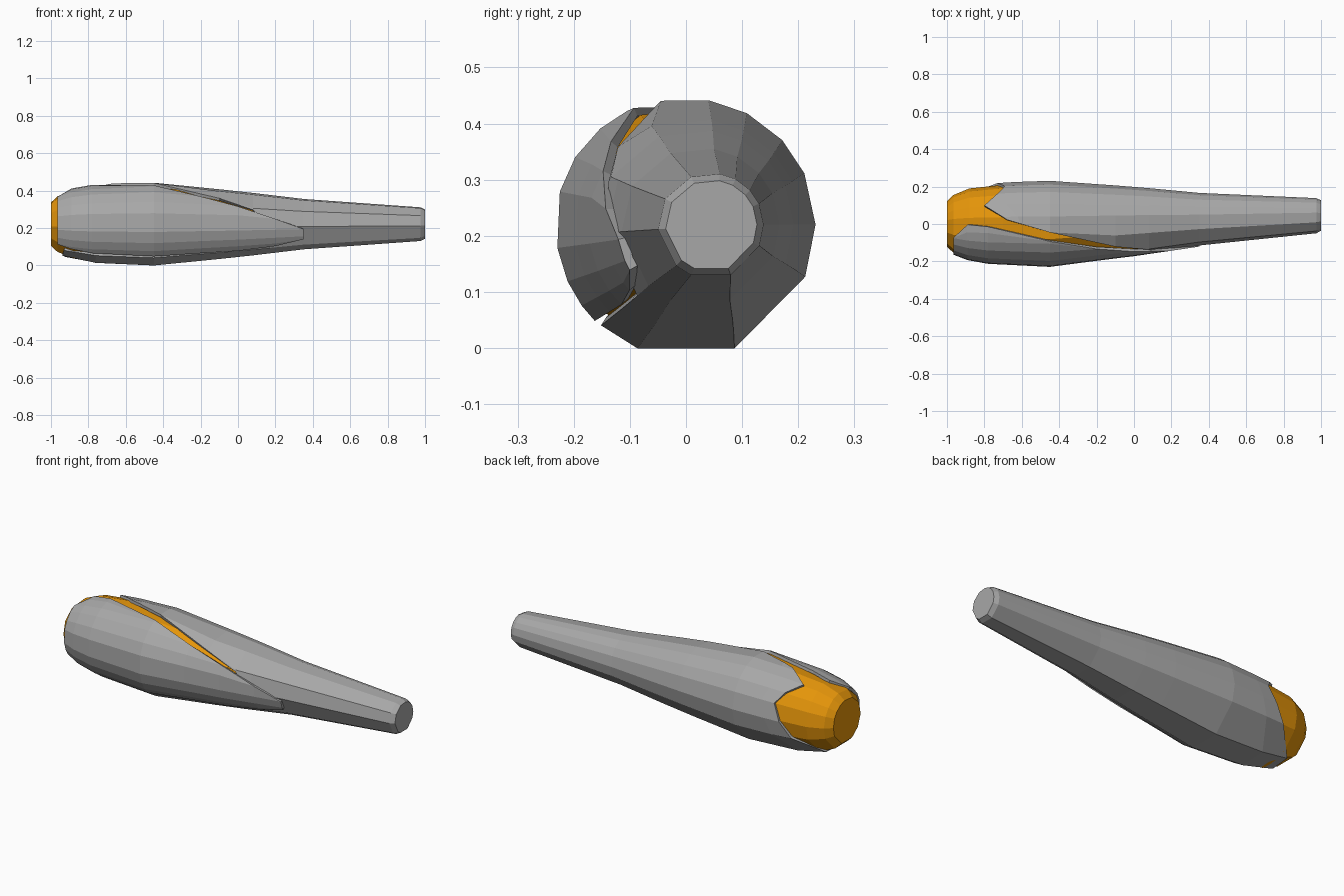
import bpy, bmesh, math

if "Cube" in bpy.data.objects:
    bpy.data.objects.remove(bpy.data.objects["Cube"])


def material(name, rgb):
    m = bpy.data.materials.new(name)
    m.diffuse_color = (*rgb, 1)
    m.use_nodes = True
    m.node_tree.nodes["Principled BSDF"].inputs["Base Color"].default_value = m.diffuse_color
    return m


GRAY = material("wrapper gray", (0.39, 0.39, 0.39))
ORANGE = material("core orange", (0.78, 0.30, 0.003))


def lerp(table, x):
    """Piecewise linear lookup in a sorted list of (x, value)."""
    if x <= table[0][0]:
        return table[0][1]
    for (x0, v0), (x1, v1) in zip(table, table[1:]):
        if x <= x1:
            return v0 + (v1 - v0) * (x - x0) / (x1 - x0)
    return table[-1][1]


# outer radius of the tapered roll, and sideways drift of its axis
RADIUS = [(-1, 0.145), (-0.965, 0.17), (-0.9, 0.198), (-0.8, 0.219), (-0.68, 0.23),
          (-0.45, 0.238), (0, 0.19), (0.35, 0.145), (0.975, 0.097), (1, 0.084)]
DRIFT = [(-0.45, 0), (0, 0.015), (1, 0.045)]


def point(x, deg, offset):
    """Point on the roll, slightly flattened at the top and sides."""
    a = math.radians(deg)
    r = lerp(RADIUS, x) + offset
    dz = r * math.sin(a)
    return x, lerp(DRIFT, x) + 0.97 * r * math.cos(a), 0.22 + dz * (0.945 if dz > 0 else 1)


def loft(name, rows, mat, caps=(), closed=False, thickness=0):
    """Skin rows of points; the angle grows along each row."""
    bm = bmesh.new()
    grid = [[bm.verts.new(p) for p in row] for row in rows]
    n = len(grid[0])
    for r0, r1 in zip(grid, grid[1:]):
        for j in range(n if closed else n - 1):
            k = (j + 1) % n
            bm.faces.new((r0[j], r0[k], r1[k], r1[j]))
    bmesh.ops.remove_doubles(bm, verts=bm.verts[:], dist=0.0008)
    bmesh.ops.dissolve_degenerate(bm, dist=0.0005, edges=bm.edges[:])
    for x in caps:
        rim = [e for e in bm.edges if e.is_boundary
               and all(abs(v.co.x - x) < 1e-4 for v in e.verts)]
        bmesh.ops.contextual_create(bm, geom=rim)
    bm.normal_update()
    for f in bm.faces:   # caps look along the axis
        if abs(f.normal.x) > 0.99 and f.normal.x * f.calc_center_median().x < 0 and len(f.verts) > 4:
            f.normal_flip()
    me = bpy.data.meshes.new(name)
    bm.to_mesh(me)
    bm.free()
    me.materials.append(mat)
    ob = bpy.data.objects.new(name, me)
    bpy.context.collection.objects.link(ob)
    if thickness:
        s = ob.modifiers.new("thickness", 'SOLIDIFY')
        s.thickness = thickness
        s.offset = -1
    return ob


# orange core: faceted plug with a blunt end, facets in line with the wrapper
CORE_ANGLES = [-112, -68, -23, 0, 24, 42, 62, 80, 112, 150, 185, 217]
core_rows = [[point(x, a, off) for a in CORE_ANGLES]
             for x, off in [(-1, -0.02), (-0.965, -0.01), (-0.88, -0.006),
                            (-0.7, -0.013), (-0.45, -0.015), (0, -0.015), (0.3, -0.03)]]
loft("core", core_rows, ORANGE, caps=(-1, 0.3), closed=True)

# main wrapper: open along a diagonal seam, closing to a full tube at the thin end
LOW = -131
MAIN_ANGLES = [LOW, -112, -68, -23, 0, 24, 42, 62, 80, 112, 150, 185, 229]
MAIN_TOP = [(-0.68, 84), (-0.4, 105), (-0.1, 133), (0.08, 153), (0.17, 229)]
LEFT_EDGE = [(LOW, -0.93), (-112, -0.94), (-68, -0.92), (-23, -0.79), (0, -0.73),
             (24, -0.69), (42, -0.73), (62, -0.80), (84, -0.68)]


def main_row(x=None, blend=0.0):
    row = []
    for a in MAIN_ANGLES:
        if x is None:   # rows that follow the ragged left edge
            a = min(a, 84 + 14 * blend)
            px = lerp(LEFT_EDGE, a) * (1 - blend) - 0.5 * blend
        else:
            px, a = x, min(a, lerp(MAIN_TOP, x))
        row.append(point(px, a, 0))
    return row


main_rows = [main_row(), main_row(blend=0.4)]
main_rows += [main_row(x) for x in (-0.45, -0.1, 0.08, 0.17, 0.35, 0.975, 1.0)]
loft("main_wrapper", main_rows, GRAY, caps=(1.0,), thickness=0.016)

# front flap: narrowing tongue that overlaps the main wrapper
FLAP_ANGLES = [88, 103, 117, 131, 148, 165, 190, 205, 217, 228]
FLAP_TOP = [(-0.965, 116), (-0.89, 91), (-0.7, 96), (-0.4, 117), (0, 149),
            (0.2, 170), (0.35, 190)]
FLAP_LOW = [(-0.965, 219), (-0.75, 225), (0.1, 227), (0.3, 219), (0.35, 212)]
FLAP_LIFT = [(-0.3, 0.002), (0.1, 0.007), (0.35, 0.008)]
flap_rows = []
for x in (-0.965, -0.89, -0.78, -0.45, -0.2, 0, 0.2, 0.35):
    lo, hi = lerp(FLAP_TOP, x), lerp(FLAP_LOW, x)
    flap_rows.append([point(x, min(max(a, lo), hi), lerp(FLAP_LIFT, x))
                      for a in FLAP_ANGLES])
loft("front_flap", flap_rows, GRAY, thickness=0.016)
